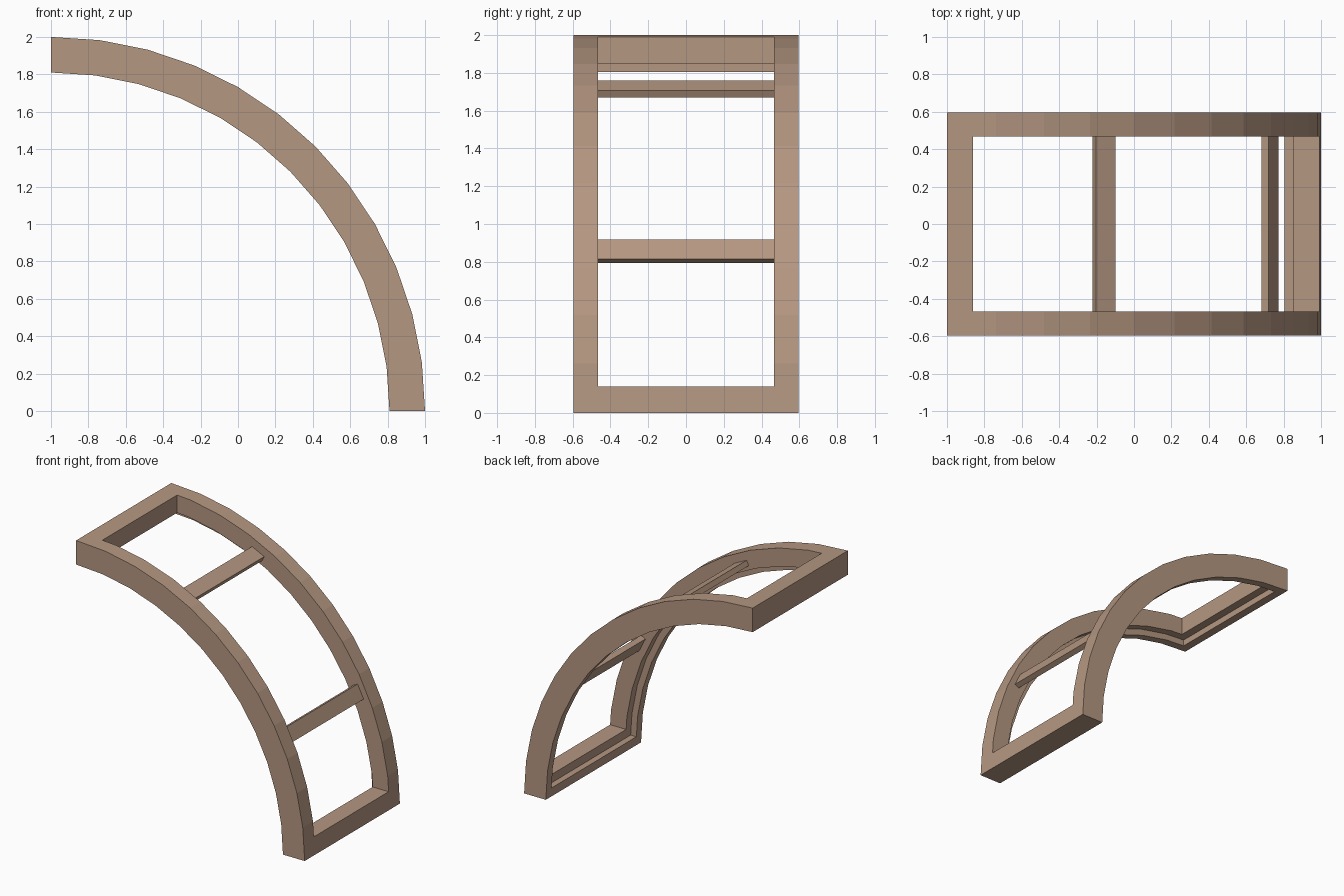
import bpy, bmesh, math
from mathutils import Matrix, Vector

cube = bpy.data.objects.get("Cube")
if cube:
    bpy.data.objects.remove(cube, do_unlink=True)

wood = bpy.data.materials.new("tan_wood")
wood.use_nodes = True
color = (0.46, 0.31, 0.22, 1)
wood.diffuse_color = color
wood.node_tree.nodes["Principled BSDF"].inputs["Base Color"].default_value = color

SEGMENTS = 12
STEP = math.radians(90 / SEGMENTS)
HALF_WIDTH = 0.595
CENTER = Vector((-1, 0, 0))


def add_object(name, bm):
    bmesh.ops.recalc_face_normals(bm, faces=bm.faces)
    mesh = bpy.data.meshes.new(name)
    bm.to_mesh(mesh)
    bm.free()
    mesh.materials.append(wood)
    obj = bpy.data.objects.new(name, mesh)
    bpy.context.collection.objects.link(obj)
    return obj


def arc_slab(name, inner, outer, half_y, extra=0, inset=None):
    """Faceted arc extruded along y, optionally trimmed back from both ends."""
    bm = bmesh.new()
    angles = [i * STEP for i in range(-extra, SEGMENTS + extra + 1)]
    ring = [(outer, a) for a in angles] + [(inner, a) for a in reversed(angles)]
    verts = [bm.verts.new(CENTER + Vector((r * math.cos(a), -half_y, r * math.sin(a))))
             for r, a in ring]
    face = bm.faces.new(verts)
    swept = bmesh.ops.extrude_face_region(bm, geom=[face])["geom"]
    bmesh.ops.translate(bm, vec=(0, 2 * half_y, 0),
                        verts=[v for v in swept if isinstance(v, bmesh.types.BMVert)])
    if inset is not None:
        for normal in ((1, 0, 0), (0, 0, 1)):
            cut = bmesh.ops.bisect_plane(
                bm, geom=bm.verts[:] + bm.edges[:] + bm.faces[:],
                plane_co=CENTER + Vector((inset, 0, inset)),
                plane_no=normal, clear_inner=True)["geom_cut"]
            bmesh.ops.contextual_create(
                bm, geom=[e for e in cut if isinstance(e, bmesh.types.BMEdge)])
    return add_object(name, bm)


# Curved frame with a through opening and a rabbet around its inner side
frame = arc_slab("curved_frame", 1.81, 2.0, HALF_WIDTH)
opening = arc_slab("opening_cutter", 1.6, 2.2, 0.467, inset=0.14)
rabbet = arc_slab("rabbet_cutter", 1.6, 1.86, 0.53, inset=0.07)
for cutter in (opening, rabbet):
    cutter.hide_render = True
    mod = frame.modifiers.new(cutter.name, "BOOLEAN")
    mod.operation = "DIFFERENCE"
    mod.solver = "EXACT"
    mod.object = cutter
graph = bpy.context.evaluated_depsgraph_get()
carved = bpy.data.meshes.new_from_object(frame.evaluated_get(graph))
frame.modifiers.clear()
frame.data = carved
for cutter in (opening, rabbet):
    bpy.data.objects.remove(cutter, do_unlink=True)

# Two glazing bars tilted along the curve
for name, x, z in (("upper_bar", -0.16, 1.715), ("lower_bar", 0.727, 0.857)):
    tilt = math.atan2(x - CENTER.x, z)
    bm = bmesh.new()
    bmesh.ops.create_cube(bm, size=1, matrix=(
        Matrix.Translation((x, 0, z)) @ Matrix.Rotation(tilt, 4, "Y")
        @ Matrix.Diagonal((0.118, 0.936, 0.042, 1))))
    add_object(name, bm)
